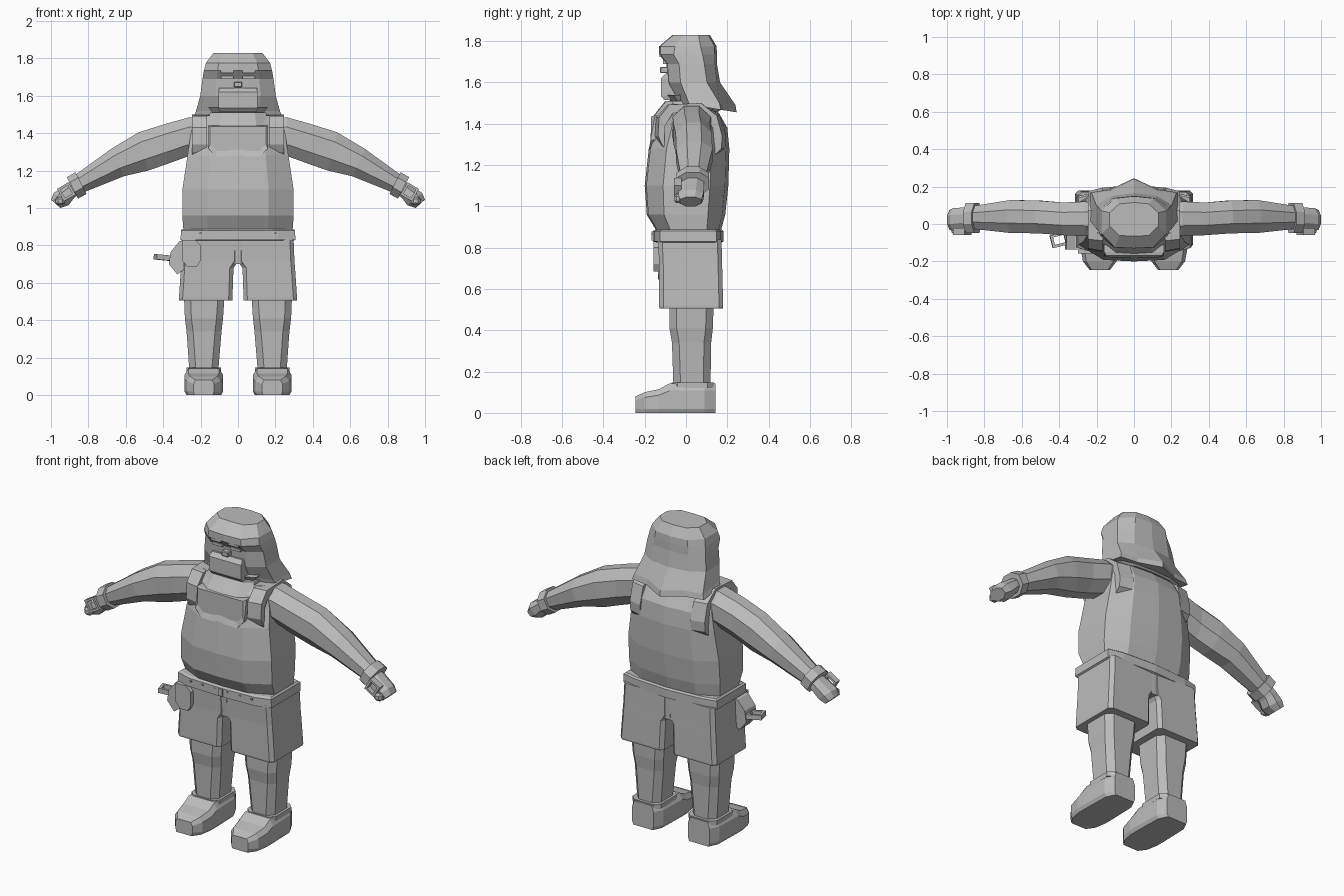
import bpy, bmesh, math
from mathutils import Vector

grey = bpy.data.materials.new("plain_grey")
grey.diffuse_color = (0.5, 0.5, 0.5, 1)


def make(name, bm):
    bmesh.ops.recalc_face_normals(bm, faces=bm.faces)
    me = bpy.data.meshes.new(name)
    bm.to_mesh(me)
    bm.free()
    me.materials.append(grey)
    ob = bpy.data.objects.new(name, me)
    bpy.context.collection.objects.link(ob)
    return ob


def loft(name, rings, closed=False):
    """Skin a list of equal-length point rings; cap the ends or close the loop."""
    bm = bmesh.new()
    vs = [[bm.verts.new(p) for p in r] for r in rings]
    n = len(vs[0])
    pairs = list(zip(vs, vs[1:])) + ([(vs[-1], vs[0])] if closed else [])
    for a, b in pairs:
        for i in range(n):
            j = (i + 1) % n
            bm.faces.new((a[i], a[j], b[j], b[i]))
    if not closed:
        bm.faces.new(vs[0])
        bm.faces.new(vs[-1])
    return make(name, bm)


def ring(z, w, yf, yb, cx=0, ff=0.6, fb=0.6, cut=0.2, point=0.02, zb=None):
    """Ten-sided outline, mirrored in x; zb tilts the back edge."""
    d = yb - yf
    half = [(0, yf), (ff * w, yf + point * d), (w, yf + cut * d),
            (w, yb - cut * d), (fb * w, yb - point * d * 2), (0, yb)]
    pts = half + [(-x, y) for x, y in half[-2:0:-1]]
    zb = z if zb is None else zb
    return [(cx + x, y, z + (zb - z) * (y - yf) / d) for x, y in pts]


def box(name, x0, x1, y0, y1, z0, z1, bevel=0):
    bm = bmesh.new()
    bmesh.ops.create_cube(bm, size=1)
    for v in bm.verts:
        v.co = ((x0 + x1) / 2 + v.co.x * (x1 - x0), (y0 + y1) / 2 + v.co.y * (y1 - y0),
                (z0 + z1) / 2 + v.co.z * (z1 - z0))
    if bevel:
        bmesh.ops.bevel(bm, geom=bm.edges[:], offset=bevel, segments=1, affect='EDGES')
    return make(name, bm)


def frame(name, c, u, v, n, hu, hv, t, depth):
    """Open rectangular loop around centre c, lying in the u-v plane."""
    c, u, v, n = Vector(c), Vector(u).normalized(), Vector(v).normalized(), Vector(n).normalized()
    rings = []
    for a, b in ((-1, -1), (1, -1), (1, 1), (-1, 1)):
        o = c + u * a * hu + v * b * hv
        i = c + u * a * (hu - t) + v * b * (hv - t)
        rings.append([o - n * depth, i - n * depth, i + n * depth, o + n * depth])
    return loft(name, rings, closed=True)


# Torso
loft("torso", [ring(z, w, f, b, cut=0.22, ff=0.55) for z, w, f, b in (
    (0.84, 0.285, -0.13, 0.16), (0.885, 0.292, -0.145, 0.17), (0.96, 0.298, -0.19, 0.19),
    (1.1, 0.297, -0.2, 0.205), (1.28, 0.27, -0.18, 0.21), (1.38, 0.255, -0.145, 0.2),
    (1.45, 0.24, -0.125, 0.16), (1.495, 0.2, -0.09, 0.12))])

# Bib on the chest, with clipped lower corners
bib = [(-0.16, 1.44), (-0.16, 1.32), (-0.12, 1.275), (0.12, 1.275), (0.16, 1.32), (0.16, 1.44)]
loft("bib", [[(x, -0.08, z) for x, z in bib],
             [(x, -0.15 - 0.03 * (1.44 - z) / 0.165, z) for x, z in bib],
             [(x * 0.93, -0.168, 1.305 + (z - 1.275) * 0.8) for x, z in bib]])
loft("collar", [ring(1.43, 0.165, -0.165, 0.13), ring(1.51, 0.15, -0.1, 0.1)])

# Hood: flares into a pointed cape at the back
loft("hood", [
    ring(1.505, 0.235, -0.06, 0.245, ff=0.5, fb=0.55, cut=0.25, point=0.1, zb=1.455),
    ring(1.525, 0.225, -0.07, 0.24, ff=0.5, fb=0.55, cut=0.25, point=0.1, zb=1.49),
    ring(1.60, 0.202, -0.09, 0.165, cut=0.25, point=0.03),
    ring(1.69, 0.19, -0.095, 0.15, cut=0.25),
    ring(1.735, 0.182, -0.13, 0.15, cut=0.25),
    ring(1.775, 0.172, -0.13, 0.148, cut=0.28),
    ring(1.83, 0.13, -0.065, 0.115, cut=0.3)])
loft("cape_lining", [ring(1.485, 0.215, -0.05, 0.19), ring(1.46, 0.19, -0.04, 0.16)])

# Face
loft("mouth_block", [
    [(-w, y0, z), (w, y0, z), (w, -0.04, z), (-w, -0.04, z)]
    for z, w, y0 in ((1.515, 0.1, -0.105), (1.535, 0.105, -0.122),
                     (1.62, 0.105, -0.122), (1.642, 0.1, -0.1))])
box("nose", -0.022, 0.022, -0.125, -0.07, 1.645, 1.675, 0.004)
loft("chin", [ring(1.5, 0.13, -0.07, 0.1), ring(1.54, 0.16, -0.1, 0.1)])

# Belt, studs and buckle
loft("belt", [ring(z, w, f, b, cut=0.1, ff=0.7, fb=0.7) for z, w, f, b in (
    (0.825, 0.298, -0.14, 0.172), (0.83, 0.307, -0.16, 0.182), (0.88, 0.305, -0.16, 0.182),
    (0.888, 0.296, -0.145, 0.172))])
for i in range(6):
    x = -0.2 + i * 0.08
    box("belt_stud", x - 0.005, x + 0.005, -0.162, -0.14, 0.862, 0.87)
box("buckle", -0.012, 0.012, -0.166, -0.14, 0.835, 0.878)
loft("shorts_hip", [ring(z, w, f, b, cut=0.1, ff=0.7, fb=0.7) for z, w, f, b in (
    (0.70, 0.296, -0.125, 0.172), (0.84, 0.297, -0.135, 0.172))])


def leg_ring(z, x0, x1, yf, yb, s, c=0.03):
    p = [(x0 + c, yf), (x1 - c, yf), (x1, yf + c), (x1, yb - c),
         (x1 - c, yb), (x0 + c, yb), (x0, yb - c), (x0, yf + c)]
    return [(s * x, y, z) for x, y in p]


def arm_ring(top, bot, yf, yb, s):
    (xt, zt), (xb, zb) = top, bot
    out = []
    for t, k in ((0, .3), (0, .7), (.25, 1), (.7, 1), (1, .72), (1, .28), (.7, 0), (.25, 0)):
        out.append((s * (xt + (xb - xt) * t), yf + (yb - yf) * k, zt + (zb - zt) * t))
    return out


for s, side in ((-1, "right"), (1, "left")):
    # Shorts leg, bare leg
    loft(side + "_shorts_leg", [leg_ring(z, a, b, f, k, s, 0.02) for z, a, b, f, k in (
        (0.505, 0.03, 0.314, -0.128, 0.178), (0.515, 0.03, 0.316, -0.13, 0.18),
        (0.68, 0.024, 0.305, -0.13, 0.176), (0.715, 0.0, 0.302, -0.13, 0.175),
        (0.84, 0.0, 0.297, -0.135, 0.172))])
    loft(side + "_leg", [leg_ring(z, a, b, f, k, s, 0.035) for z, a, b, f, k in (
        (0.1, 0.108, 0.258, -0.06, 0.118), (0.34, 0.088, 0.275, -0.068, 0.122),
        (0.41, 0.08, 0.284, -0.08, 0.13), (0.56, 0.07, 0.29, -0.08, 0.135))])
    # Shoe: slices running from heel to toe
    loft(side + "_shoe", [
        [(s * (0.183 + a * w), y, z) for a, z in
         ((-0.9, 0), (0.9, 0), (1, 0.02), (1, h * 0.75), (0.8, h), (-0.8, h), (-1, h * 0.75), (-1, 0.02))]
        for y, w, h in ((0.142, 0.07, 0.143), (0.09, 0.098, 0.145), (-0.08, 0.103, 0.143),
                        (-0.13, 0.103, 0.115), (-0.2, 0.09, 0.1), (-0.245, 0.055, 0.08))])
    loft(side + "_shoe_collar", [leg_ring(z, 0.09, 0.276, -0.07, 0.135, s) for z in (0.12, 0.148)])

    # Arm
    loft(side + "_arm", [arm_ring(t, b, f, k, s) for t, b, f, k in (
        ((0.17, 1.485), (0.2, 1.26), -0.06, 0.11),
        ((0.26, 1.485), (0.27, 1.275), -0.065, 0.12),
        ((0.38, 1.452), (0.38, 1.235), -0.06, 0.115),
        ((0.53, 1.405), (0.48, 1.2), -0.05, 0.125),
        ((0.68, 1.315), (0.61, 1.17), -0.048, 0.128),
        ((0.88, 1.17), (0.835, 1.08), -0.025, 0.095))])
    # Cuff
    loft(side + "_cuff", [arm_ring(t, b, -0.047, 0.112, s) for t, b in (
        ((0.868, 1.192), (0.81, 1.075)), ((0.915, 1.165), (0.855, 1.05)))])
    # Hand and thumb loop
    loft(side + "_hand", [arm_ring(t, b, f, k, s) for t, b, f, k in (
        ((0.89, 1.145), (0.85, 1.075), -0.02, 0.085),
        ((0.925, 1.12), (0.88, 1.05), -0.03, 0.088),
        ((0.985, 1.08), (0.905, 1.015), -0.038, 0.085),
        ((1.0, 1.045), (0.95, 1.0), -0.03, 0.075))])
    frame(side + "_thumb_loop", (s * 0.918, -0.04, 1.087), (s * 0.85, 0, -0.5), (s * 0.5, 0, 0.85),
          (0, 1, 0), 0.036, 0.038, 0.013, 0.018)
    box(side + "_thumb", *sorted((s * 0.925, s * 0.975)), -0.058, 0.0, 1.015, 1.06, 0.012)

    # Shoulder strap over front and back
    path = [(-0.13, 1.3), (-0.15, 1.34), (-0.145, 1.43), (-0.09, 1.492),
            (0.08, 1.5), (0.165, 1.44), (0.195, 1.34), (0.19, 1.28)]
    loft(side + "_strap", [
        [(s * 0.165, y, z), (s * 0.245, y * 0.9, z),
         (s * 0.245, y * 0.7, z - 0.04), (s * 0.165, y * 0.7, z - 0.04)] for y, z in path])

    # Narrow closed eye and brow
    e = sorted((s * 0.025, s * 0.09))
    box(side + "_brow", *e, -0.128, -0.09, 1.722, 1.735)
    box(side + "_eye", *e, -0.112, -0.08, 1.69, 1.706)

# Hip pouch, holster and its loop
loft("hip_pouch", [[(x, y, z) for x, z in
     ((-0.3, 0.72), (-0.27, 0.685), (-0.22, 0.685), (-0.2, 0.72), (-0.2, 0.8), (-0.23, 0.83), (-0.3, 0.83))]
     for y in (-0.11, -0.157)])
loft("holster", [[(x, y, z) for x, z in
     ((-0.29, 0.83), (-0.315, 0.82), (-0.36, 0.765), (-0.37, 0.7), (-0.325, 0.645), (-0.29, 0.67))]
     for y in (-0.135, -0.035)])
frame("holster_loop", (-0.4, -0.085, 0.735), (1, 0.25, -0.1), (-0.25, 1, 0), (0.1, 0, 1),
      0.044, 0.035, 0.014, 0.014)
